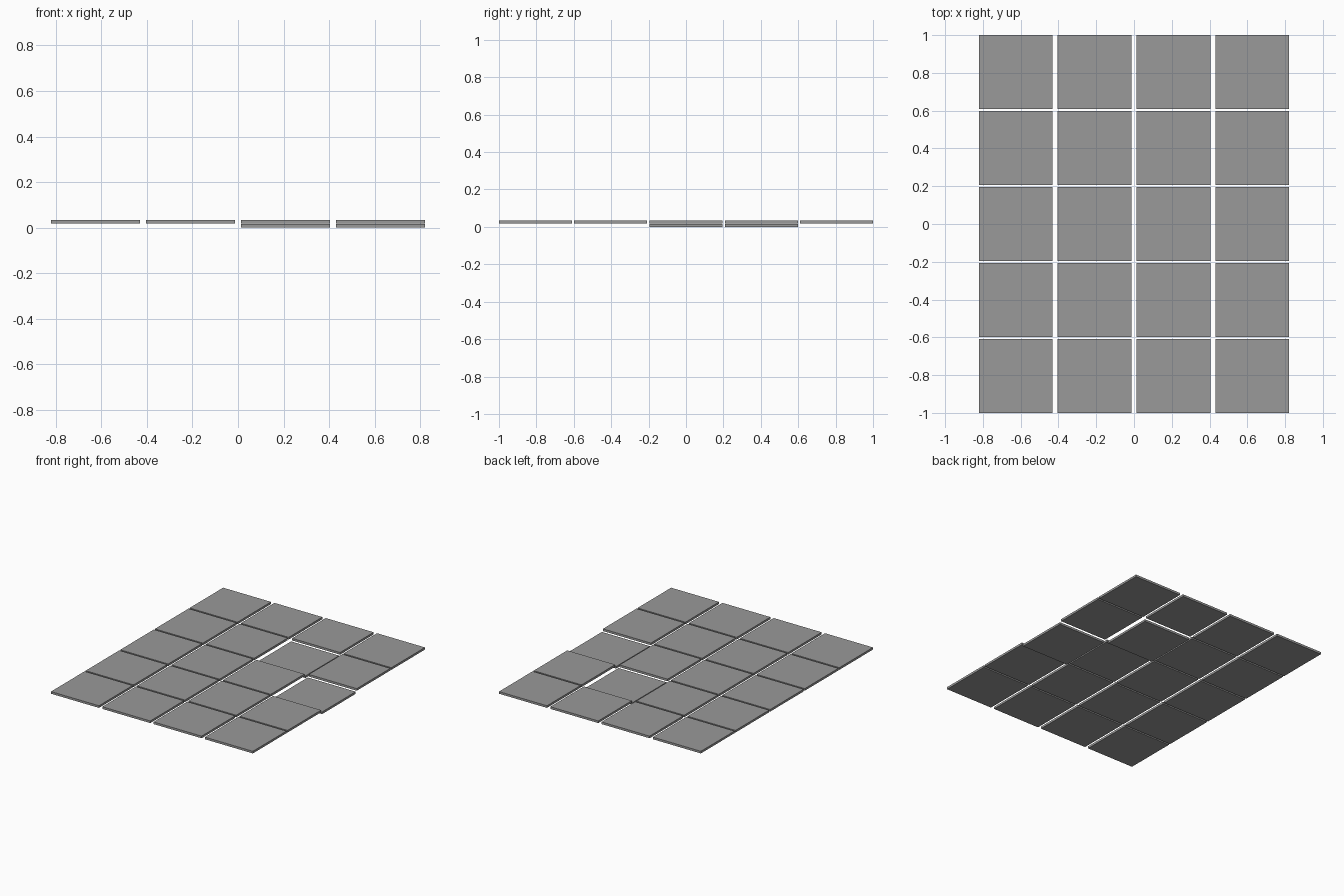
import bpy

if "Cube" in bpy.data.objects:
    bpy.data.objects.remove(bpy.data.objects["Cube"])

COLS, ROWS = 4, 5
TILE, THICK = 0.39, 0.016
PITCH_X, PITCH_Y = 0.4175, 0.4025
UPPER_Z, LOWER_Z = 0.018, 0.0
SUNKEN = {(3, 2), (2, 3)}  # column, row of the two lowered tiles

stone = bpy.data.materials.new("dark_stone")
stone.diffuse_color = (0.32, 0.32, 0.32, 1)
stone.use_nodes = True
stone.node_tree.nodes["Principled BSDF"].inputs["Base Color"].default_value = stone.diffuse_color


def slab(name, x, y, z):
    bpy.ops.mesh.primitive_cube_add(size=1, location=(x, y, z + THICK / 2))
    ob = bpy.context.object
    ob.name = name
    ob.scale = (TILE, TILE, THICK)
    bpy.ops.object.transform_apply(location=False, rotation=False, scale=True)
    ob.data.materials.append(stone)


# Grid of square floor tiles
for c in range(COLS):
    for r in range(ROWS):
        sunk = (c, r) in SUNKEN
        slab(f"{'lowered' if sunk else 'floor'}_tile_{c + 1}_{r + 1}",
             (c - (COLS - 1) / 2) * PITCH_X,
             (r - (ROWS - 1) / 2) * PITCH_Y,
             LOWER_Z if sunk else UPPER_Z)
